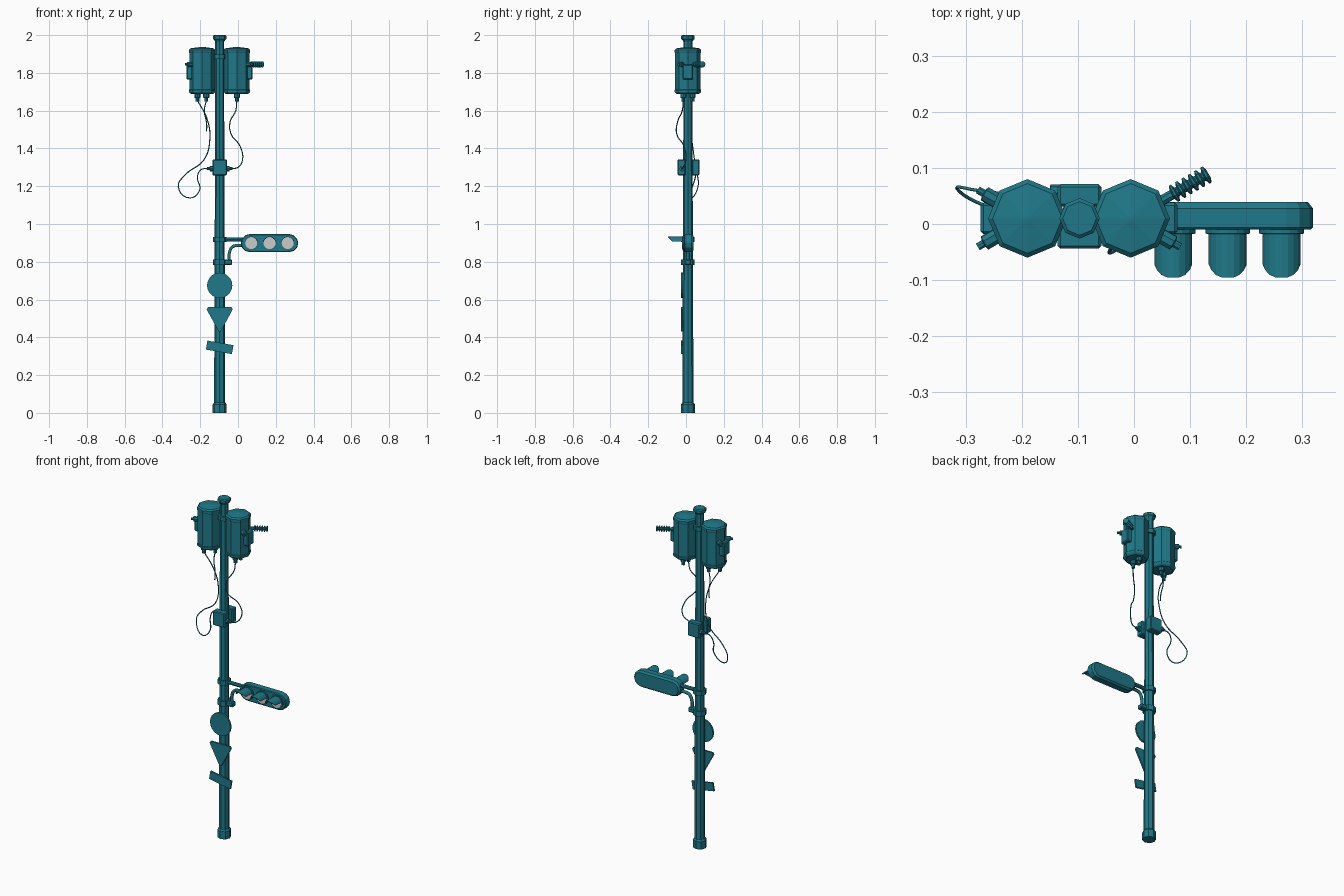
import bpy, bmesh, math
from mathutils import Vector

if "Cube" in bpy.data.objects:
    bpy.data.objects.remove(bpy.data.objects["Cube"])

PX, PY = -0.097, 0.01          # pole axis
UP, FRONT = (0, 0, 1), (0, -1, 0)


def material(name, col):
    m = bpy.data.materials.new(name)
    m.diffuse_color = (*col, 1)
    m.use_nodes = True
    m.node_tree.nodes["Principled BSDF"].inputs["Base Color"].default_value = m.diffuse_color
    return m


TEAL = material("teal_paint", (0.014, 0.19, 0.25))


def finish(name, bm, mat=TEAL):
    bmesh.ops.recalc_face_normals(bm, faces=bm.faces)
    me = bpy.data.meshes.new(name)
    bm.to_mesh(me)
    bm.free()
    if mat:
        me.materials.append(mat)
    ob = bpy.data.objects.new(name, me)
    bpy.context.collection.objects.link(ob)
    return ob


def loft(name, rings, mat=TEAL):
    """Skin a stack of equal-length rings and cap both ends."""
    bm = bmesh.new()
    vs = [[bm.verts.new(p) for p in r] for r in rings]
    n = len(rings[0])
    for a, b in zip(vs, vs[1:]):
        for i in range(n):
            j = (i + 1) % n
            bm.faces.new((a[i], a[j], b[j], b[i]))
    bm.faces.new(vs[0])
    bm.faces.new(vs[-1])
    return finish(name, bm, mat)


def lathe(name, prof, loc, axis=UP, n=8, mat=TEAL):
    """Revolve (radius, height) pairs about an axis through loc."""
    q = Vector(UP).rotation_difference(Vector(axis).normalized())
    ang = [2 * math.pi * i / n for i in range(n)]
    rings = [[Vector(loc) + q @ Vector((r * math.cos(a), r * math.sin(a), h))
              for a in ang] for r, h in prof]
    return loft(name, rings, mat)


def plate(name, outline, y0, y1):
    return loft(name, [[(x, y, z) for x, z in outline] for y in (y0, y1)])


def box(name, c, s, bevel=0.005):
    bm = bmesh.new()
    bmesh.ops.create_cube(bm, size=1)
    for v in bm.verts:
        v.co = Vector([c[i] + v.co[i] * s[i] for i in range(3)])
    bmesh.ops.bevel(bm, geom=bm.edges[:], offset=bevel, segments=1,
                    affect='EDGES')
    return finish(name, bm)


def tube(name, pts, r, res=1):
    """Smooth cable through points, converted to a mesh."""
    cu = bpy.data.curves.new(name, 'CURVE')
    cu.dimensions = '3D'
    cu.bevel_depth, cu.bevel_resolution = r, res
    cu.resolution_u, cu.use_fill_caps = 5, True
    sp = cu.splines.new('BEZIER')
    sp.bezier_points.add(len(pts) - 1)
    for bp, p in zip(sp.bezier_points, pts):
        bp.co = p
        bp.handle_left_type = bp.handle_right_type = 'AUTO'
    tmp = bpy.data.objects.new(name + "_path", cu)
    bpy.context.collection.objects.link(tmp)
    me = bpy.data.meshes.new_from_object(
        tmp.evaluated_get(bpy.context.evaluated_depsgraph_get()))
    bpy.data.objects.remove(tmp)
    me.name = name
    me.materials.clear()
    me.materials.append(TEAL)
    ob = bpy.data.objects.new(name, me)
    bpy.context.collection.objects.link(ob)


# Pole with base shoe and cap
lathe("pole", [(0.037, 0), (0.037, 0.045), (0.029, 0.055), (0.029, 0.22),
               (0.024, 1.6), (0.024, 1.965), (0.03, 1.975), (0.036, 1.98),
               (0.036, 1.995), (0.03, 2.0)], (PX, PY, 0))

# Pole clamps
for nm, z, h, r in (("transformer_clamp", 1.885, 0.024, 0.034),
                    ("upper_clamp", 0.918, 0.026, 0.036),
                    ("lower_clamp", 0.797, 0.03, 0.036)):
    lathe(nm, [(r, -h / 2), (r, h / 2)], (PX, PY, z))

# Pair of transformers with side box and bushings
stub = [(0.014, 0.05), (0.014, 0.088), (0.007, 0.09), (0.007, 0.102)]
ribbed = [(0.01, 0.05)]
for i in range(6):
    h = 0.085 + i * 0.013
    ribbed += [(0.009, h), (0.017, h + 0.003), (0.017, h + 0.007), (0.009, h + 0.01)]
for side, cx in ((-1, -0.19), (1, -0.006)):
    tag = "left" if side < 0 else "right"
    lathe(tag + "_transformer",
          [(0.057, 1.688), (0.066, 1.694), (0.07, 1.7), (0.07, 1.709),
           (0.067, 1.712), (0.067, 1.904), (0.07, 1.908), (0.07, 1.922),
           (0.062, 1.93), (0.004, 1.938)], (cx, PY, 0))
    box(tag + "_side_box", (cx + side * 0.066, PY, 1.805), (0.035, 0.056, 0.08))
    for sy in (-1, 1):
        long = side > 0 and sy > 0
        lathe(f"{tag}_bushing", ribbed if long else stub,
              (cx, PY, 1.845), (side * 0.87, sy * 0.5, 0))
    # terminals under the tank
    for dx, dy in ((-0.025, -0.02), (0.022, 0.018)) if side < 0 else \
                  ((0.0, -0.024), (0.0, 0.024)):
        lathe(tag + "_terminal", [(0.016, 0), (0.016, 0.024), (0.01, 0.026),
                                  (0.01, 0.045)],
              (cx + dx, PY + dy, 1.693), (0, 0, -1))

# Junction boxes front and back of the pole
box("front_junction_box", (PX, -0.023, 1.3), (0.078, 0.042, 0.085))
box("back_junction_box", (PX, 0.051, 1.3), (0.078, 0.04, 0.085))
plug = [(0.015, 0.035), (0.015, 0.052), (0.008, 0.053), (0.008, 0.068)]
lathe("left_plug", plug, (PX, 0.055, 1.293), (-1, 0, 0))
lathe("right_plug", plug, (PX, -0.02, 1.293), (1, 0, 0))

# Hanging cables
tube("left_cable", [(-0.215, -0.01, 1.655), (-0.165, 0.01, 1.56),
     (-0.149, 0.03, 1.45), (-0.18, 0.045, 1.34), (-0.28, 0.06, 1.26),
     (-0.316, 0.064, 1.2), (-0.255, 0.03, 1.138), (-0.203, 0.03, 1.18),
     (-0.215, 0.05, 1.25), (-0.195, 0.055, 1.288), (-0.16, 0.055, 1.293)], 0.003)
tube("loose_cable", [(-0.168, 0.028, 1.655), (-0.178, 0.03, 1.6),
                     (-0.166, 0.025, 1.53), (-0.166, 0.02, 1.49)], 0.003)
tube("right_cable", [(-0.006, -0.014, 1.655), (-0.012, -0.02, 1.6),
     (-0.042, -0.045, 1.54), (-0.038, -0.05, 1.48), (0.012, -0.01, 1.41),
     (0.024, 0.0, 1.34), (0.0, -0.015, 1.3), (-0.035, -0.02, 1.293)], 0.003)

# Signal arms
lathe("upper_arm", [(0.011, 0), (0.011, 0.14)], (PX + 0.02, PY, 0.918), (1, 0, 0))
box("arm_socket", (-0.053, PY, 0.797), (0.045, 0.035, 0.028))
tube("lower_arm", [(-0.046, PY, 0.8), (-0.045, PY, 0.85), (-0.028, PY, 0.88),
                   (0.0, PY, 0.886), (0.04, PY, 0.886)], 0.009)

# Signal housing: rounded bar with a chamfered back
SX, SZ, HL = 0.167, 0.899, 0.104


def stadium(r, y):
    pts = []
    for s, start in ((1, -90), (-1, 90)):
        for i in range(7):
            a = math.radians(start + 30 * i)
            pts.append((SX + s * HL + r * math.cos(a), y, SZ + r * math.sin(a)))
    return pts


loft("signal_housing", [stadium(r, y) for r, y in
     ((0.044, -0.01), (0.048, -0.006), (0.048, 0.028), (0.039, 0.039))])

# Lenses, rims and tapered visors
for lx in (0.07, 0.167, 0.263):
    lathe("lens_rim", [(0.04, 0), (0.04, 0.008), (0.034, 0.009)],
          (lx, -0.009, SZ), FRONT, 16)
    lathe("lens", [(0.032, 0), (0.032, 0.003)], (lx, -0.0175, SZ), FRONT, 16, None)
    bm = bmesh.new()
    prev = first = None
    for i in range(9):
        a = math.radians(15 + 150 * i / 8)
        c, s = math.cos(a), math.sin(a)
        depth = 0.072 + 0.023 * min(1, (s - 0.26) / 0.66)
        row = [bm.verts.new((lx + r * c, y, SZ + r * s)) for r, y in
               ((0.035, -0.012), (0.035, -depth), (0.032, -depth), (0.032, -0.012))]
        if prev:
            for k in range(4):
                m = (k + 1) % 4
                bm.faces.new((prev[k], prev[m], row[m], row[k]))
        first = first or row
        prev = row
    bm.faces.new(first)
    bm.faces.new(prev)
    finish("lens_visor", bm)

# Road signs: disc, triangle, tilted plaque
lathe("round_sign", [(0.067, 0), (0.067, 0.01)], (PX, -0.017, 0.675), FRONT, 20)
plate("triangle_sign", [(PX + x, z) for x, z in
      ((-0.062, 0.56), (0.062, 0.56), (0.069, 0.548), (0.006, 0.432),
       (-0.006, 0.432), (-0.069, 0.548))], -0.027, -0.017)
t = math.radians(-10)
plate("plaque_sign", [(PX + x * math.cos(t) - z * math.sin(t),
                       0.347 + x * math.sin(t) + z * math.cos(t)) for x, z in
      ((-0.07, -0.024), (0.07, -0.024), (0.07, 0.024), (-0.07, 0.024))],
      -0.027, -0.017)
